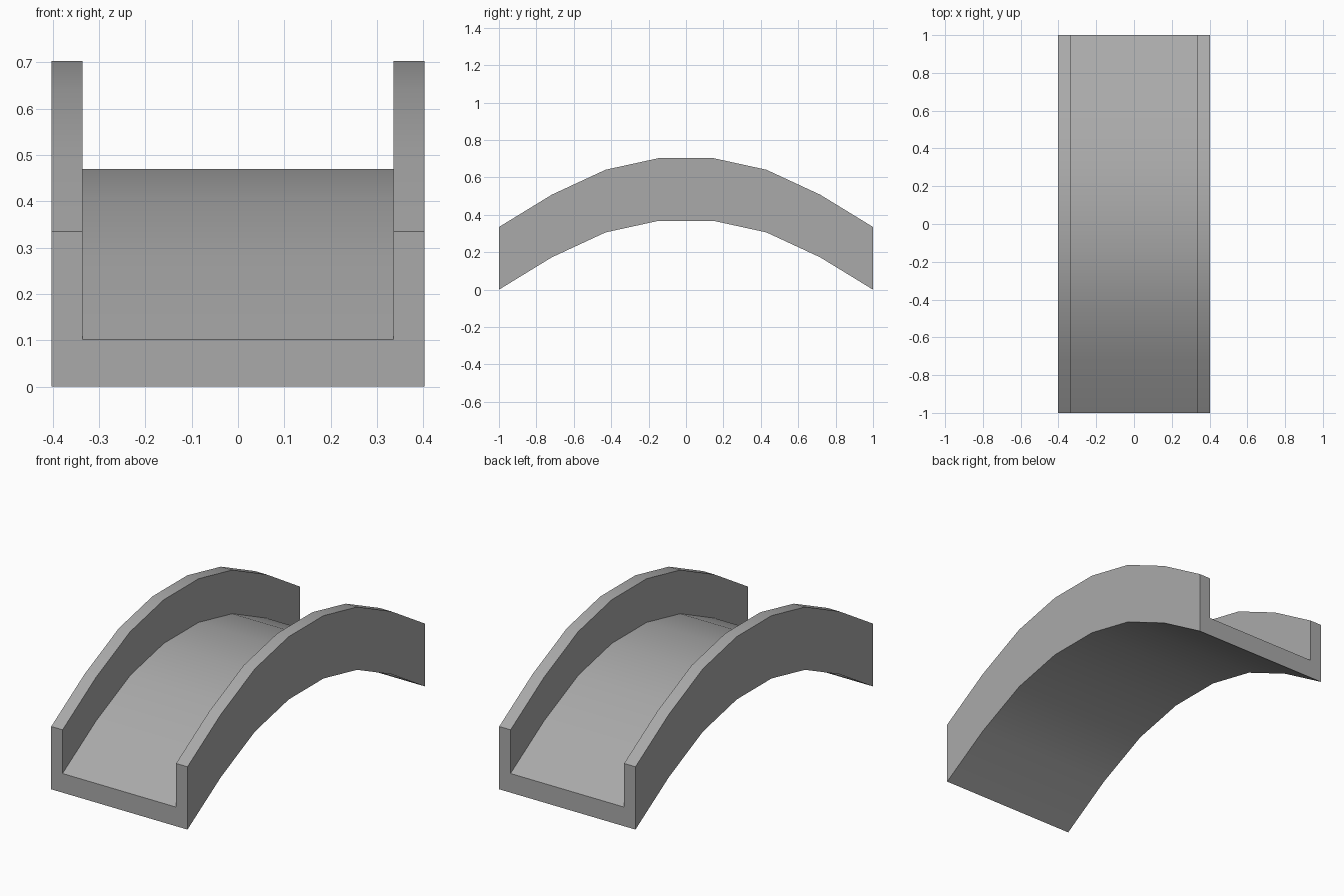
import bpy, bmesh, math

if "Cube" in bpy.data.objects:
    bpy.data.objects.remove(bpy.data.objects["Cube"], do_unlink=True)

HALF_WIDTH, INNER, DECK, WALL = 0.402, 0.335, 0.102, 0.335

# Plain grey stone
stone = bpy.data.materials.new("grey stone")
stone.use_nodes = True
grey = (0.4, 0.4, 0.4, 1)
stone.diffuse_color = grey
stone.node_tree.nodes["Principled BSDF"].inputs["Base Color"].default_value = grey

# Arch rise at each station, mirrored front to back
half_arch = [(1, 0), (0.717, 0.173), (0.43, 0.306), (0.147, 0.368)]
path = [(-y, z) for y, z in half_arch] + half_arch[::-1]

# U-shaped channel section: deck with a parapet on each side
half_section = [(HALF_WIDTH, 0), (HALF_WIDTH, WALL), (INNER, WALL), (INNER, DECK)]
section = half_section + [(-x, z) for x, z in half_section[::-1]]

# Sweep the section along the arch, keeping it upright
bm = bmesh.new()
rings = [[bm.verts.new((x, y, rise + z)) for x, z in section] for y, rise in path]
n = len(section)
for a, b in zip(rings, rings[1:]):
    for i in range(n):
        j = (i + 1) % n
        bm.faces.new((a[i], a[j], b[j], b[i]))

# End caps
bm.faces.new(rings[0])
bm.faces.new(rings[-1])
bmesh.ops.recalc_face_normals(bm, faces=bm.faces)

mesh = bpy.data.meshes.new("arched_bridge")
bm.to_mesh(mesh)
bm.free()
mesh.materials.append(stone)
bridge = bpy.data.objects.new("arched_bridge", mesh)
bpy.context.collection.objects.link(bridge)

# Smooth along the arch, sharp at the corners
bpy.ops.object.select_all(action="DESELECT")
bridge.select_set(True)
bpy.context.view_layer.objects.active = bridge
bpy.ops.object.shade_smooth_by_angle(angle=math.radians(30))
